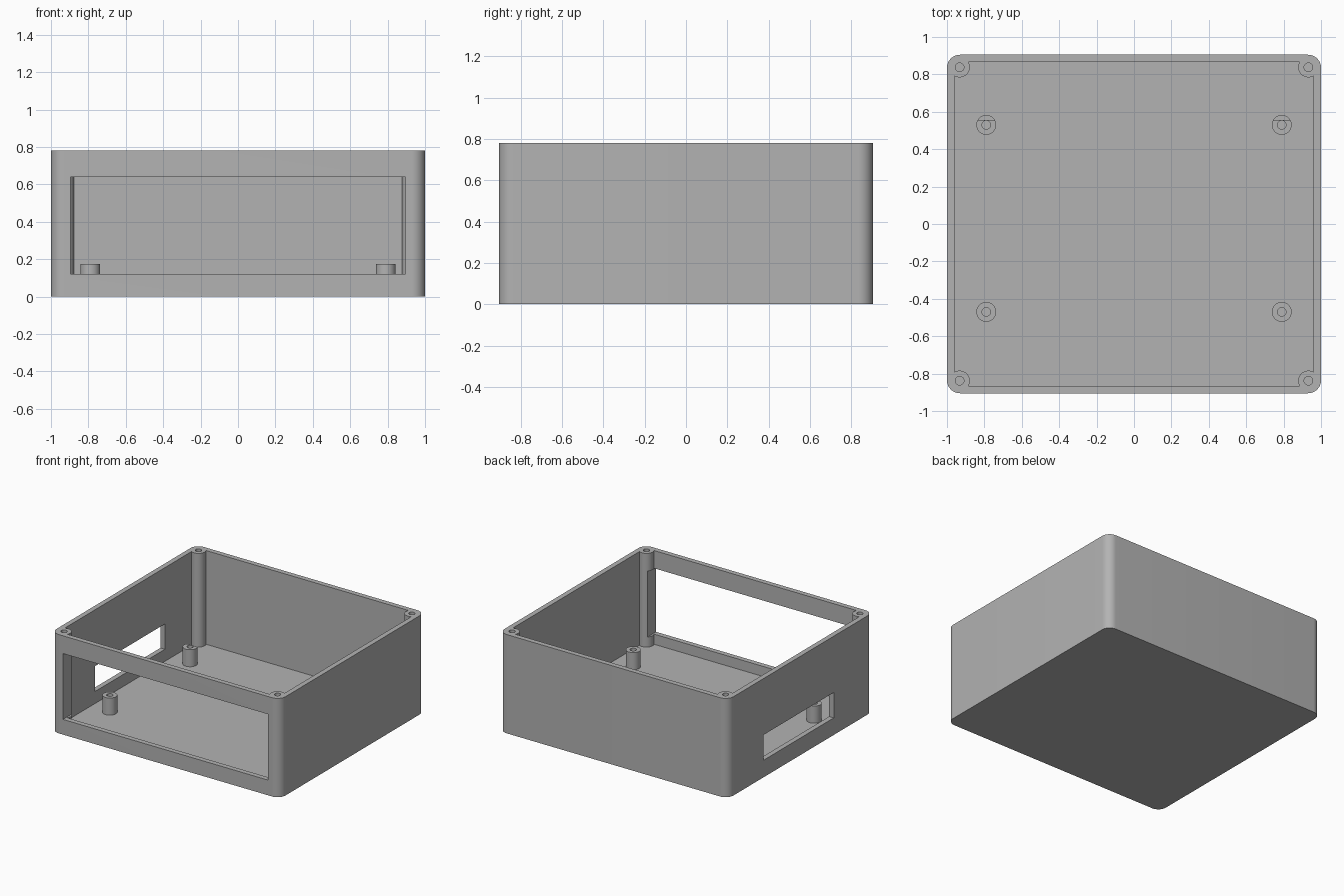
import bpy, bmesh, math
from mathutils import Matrix, Vector

cube = bpy.data.objects.get("Cube")
if cube:
    bpy.data.objects.remove(cube, do_unlink=True)

W, D, H = 1.0, 0.905, 0.78      # half width, half depth, height
WALL, FLOOR = 0.04, 0.04
POST = (0.932, 0.838)           # corner screw post centre
POST_R, HOLE_R = 0.054, 0.023

grey = bpy.data.materials.new("plain grey")
grey.use_nodes = True
grey.diffuse_color = (0.45, 0.45, 0.45, 1)
grey.node_tree.nodes["Principled BSDF"].inputs["Base Color"].default_value = (0.45, 0.45, 0.45, 1)


def finish(name, bm):
    mesh = bpy.data.meshes.new(name)
    bm.to_mesh(mesh)
    bm.free()
    mesh.materials.append(grey)
    ob = bpy.data.objects.new(name, mesh)
    bpy.context.collection.objects.link(ob)
    return ob


def box(name, lo, hi, corner=0):
    """Box between two corners, with optional rounded upright edges."""
    lo, hi = Vector(lo), Vector(hi)
    bm = bmesh.new()
    bmesh.ops.create_cube(bm, size=1, matrix=Matrix.Translation((lo + hi) / 2) @ Matrix.Diagonal((*(hi - lo), 1)))
    if corner:
        upright = [e for e in bm.edges if abs(e.verts[0].co.z - e.verts[1].co.z) > 0.1]
        bmesh.ops.bevel(bm, geom=upright, offset=corner, segments=12, profile=0.5, affect='EDGES')
    return finish(name, bm)


def cylinder(name, x, y, z0, z1, r):
    bm = bmesh.new()
    bmesh.ops.create_cone(bm, cap_ends=True, segments=48, radius1=r, radius2=r, depth=z1 - z0,
                          matrix=Matrix.Translation((x, y, (z0 + z1) / 2)))
    return finish(name, bm)


def cut(target, cutter):
    """Subtract the cutter, then discard it."""
    mod = target.modifiers.new("cut", 'BOOLEAN')
    mod.operation = 'DIFFERENCE'
    mod.solver = 'EXACT'
    mod.object = cutter
    bpy.context.view_layer.objects.active = target
    bpy.ops.object.modifier_apply(modifier=mod.name)
    bpy.data.objects.remove(cutter, do_unlink=True)


def smooth(ob):
    bpy.ops.object.select_all(action='DESELECT')
    ob.select_set(True)
    bpy.context.view_layer.objects.active = ob
    bpy.ops.object.shade_smooth_by_angle(angle=math.radians(30))


CORNERS = [(sx, sy) for sx in (-1, 1) for sy in (-1, 1)]

# Open-topped case: the cavity leaves the corner screw posts standing
case = box("case", (-W, -D, 0), (W, D, H), corner=0.07)
cavity = box("cavity", (WALL - W, WALL - D, FLOOR), (W - WALL, D - WALL, H + 0.1))
for sx, sy in CORNERS:
    cut(cavity, cylinder("post_space", sx * POST[0], sy * POST[1], 0, H + 0.2, POST_R))
cut(case, cavity)

# Screw holes in the posts
for sx, sy in CORNERS:
    cut(case, cylinder("screw_hole", sx * POST[0], sy * POST[1], 0.4, H + 0.1, HOLE_R))

# Wide front window and small slot in the right-hand wall
cut(case, box("front_window", (-0.895, -1.1, 0.12), (0.895, -0.75, 0.64)))
cut(case, box("side_slot", (-1.1, -0.415, 0.135), (-0.9, 0.46, 0.335)))
smooth(case)

# Board standoffs; the rear pair have a small ledge at the back
for sx, side in ((-1, "right"), (1, "left")):
    for y, end in ((-0.47, "front"), (0.53, "back")):
        x = sx * 0.79
        standoff = cylinder(f"{end}_{side}_standoff", x, y, 0.03, 0.175, 0.053)
        cut(standoff, cylinder("pilot_hole", x, y, 0.05, 0.3, HOLE_R))
        if end == "back":
            cut(standoff, box("ledge", (x - 0.1, 0.555, 0.15), (x + 0.1, 0.7, 0.3)))
        smooth(standoff)
